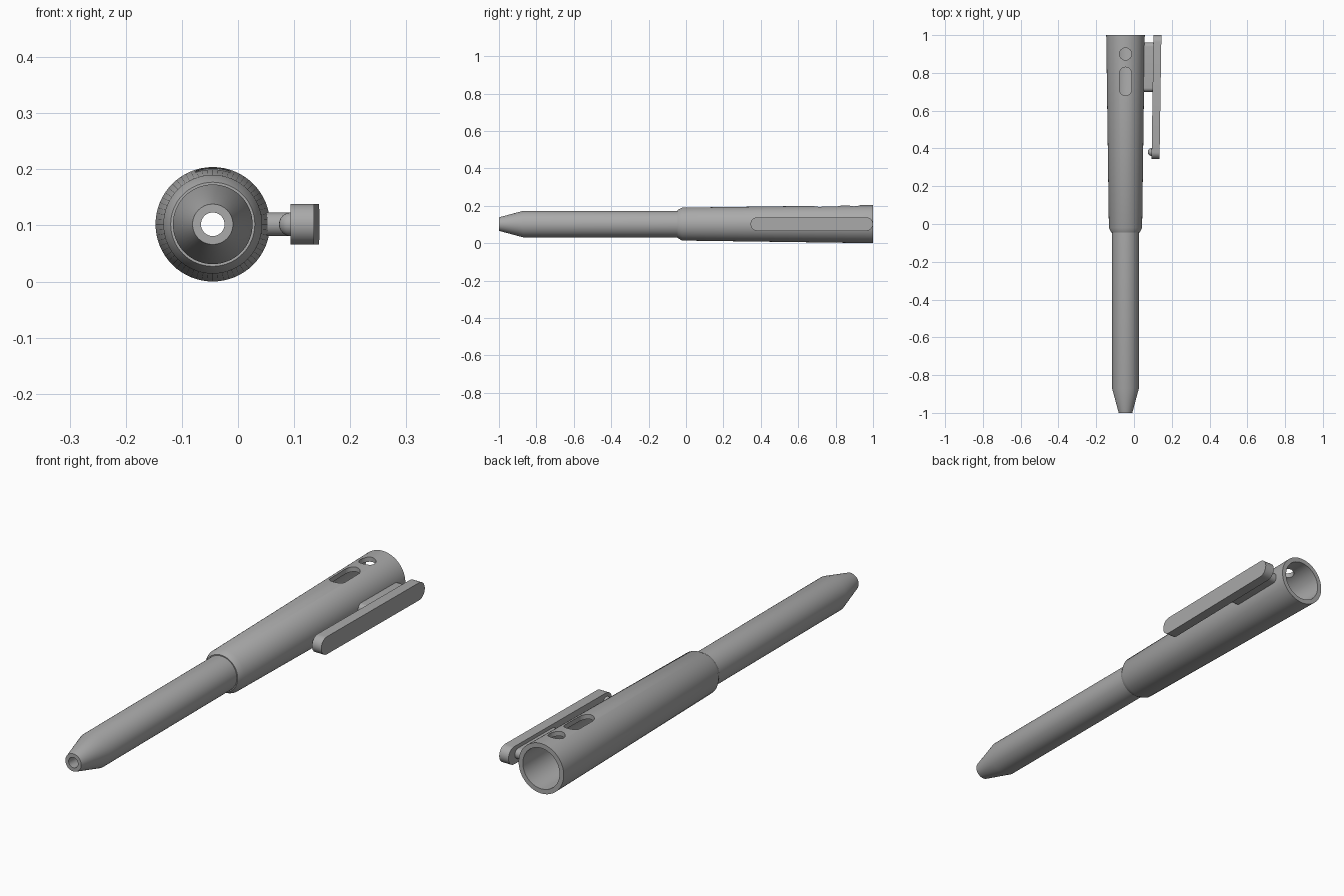
import bpy, bmesh
from math import cos, sin, pi
from mathutils import Vector, Matrix

cube = bpy.data.objects.get("Cube")
if cube:
    bpy.data.objects.remove(cube, do_unlink=True)

AX, AZ = -0.045, 0.102          # axis of the barrel
SEGMENTS = 64

grey = bpy.data.materials.new("plain grey")
grey.use_nodes = True
grey.diffuse_color = (0.4, 0.4, 0.4, 1)
grey.node_tree.nodes["Principled BSDF"].inputs["Base Color"].default_value = (0.4, 0.4, 0.4, 1)


def make_object(name, bm):
    bmesh.ops.recalc_face_normals(bm, faces=bm.faces)
    mesh = bpy.data.meshes.new(name)
    bm.to_mesh(mesh)
    bm.free()
    mesh.materials.append(grey)
    obj = bpy.data.objects.new(name, mesh)
    bpy.context.collection.objects.link(obj)
    return obj


def activate(obj):
    bpy.ops.object.select_all(action='DESELECT')
    obj.select_set(True)
    bpy.context.view_layer.objects.active = obj


def smooth(obj):
    activate(obj)
    bpy.ops.object.shade_smooth_by_angle(angle=0.5)


def lathe(name, profile):
    """Revolve a closed (y, radius) profile around the barrel axis."""
    bm = bmesh.new()
    rings = []
    for i in range(SEGMENTS):
        a = 2 * pi * i / SEGMENTS
        rings.append([bm.verts.new((AX + r * cos(a), y, AZ + r * sin(a))) for y, r in profile])
    n = len(profile)
    for i in range(SEGMENTS):
        p, q = rings[i], rings[(i + 1) % SEGMENTS]
        for j in range(n):
            k = (j + 1) % n
            bm.faces.new((p[j], p[k], q[k], q[j]))
    return make_object(name, bm)


def slot(name, y0, y1, radius, point, steps=16):
    """Round-ended prism; point(y, offset, side) places each outline point."""
    outline = []
    for centre, start in ((y1 - radius, -pi / 2), (y0 + radius, pi / 2)):
        for i in range(steps + 1):
            a = start + pi * i / steps
            outline.append((centre + radius * cos(a), radius * sin(a)))
    bm = bmesh.new()
    ends = [[bm.verts.new(point(y, w, side)) for y, w in outline] for side in (0, 1)]
    n = len(outline)
    for i in range(n):
        k = (i + 1) % n
        bm.faces.new((ends[0][i], ends[0][k], ends[1][k], ends[1][i]))
    for end in ends:
        bm.faces.new(end)
    bmesh.ops.remove_doubles(bm, verts=bm.verts, dist=1e-5)
    return make_object(name, bm)


# Hollow barrel: tapered tip, slim grip, shoulder and widening rear
barrel = lathe("barrel", [
    (-1, 0.021), (-1, 0.036), (-0.87, 0.071), (-0.045, 0.071), (-0.045, 0.075),
    (-0.02, 0.088), (1, 0.102), (1, 0.083), (0, 0.07), (-0.04, 0.052),
    (-0.84, 0.052), (-0.92, 0.021)])

# Round hole and long slot through the top wall
for y0, y1 in ((0.868, 0.932), (0.68, 0.83)):
    cutter = slot("cutter", y0, y1, 0.032,
                  lambda y, w, s: (AX + w, y, AZ + 0.03 + 0.1 * s))
    cutter.hide_render = True
    cut = barrel.modifiers.new("cut", 'BOOLEAN')
    cut.operation = 'DIFFERENCE'
    cut.solver = 'EXACT'
    cut.object = cutter
    activate(barrel)
    bpy.ops.object.modifier_apply(modifier=cut.name)
    bpy.data.objects.remove(cutter, do_unlink=True)
smooth(barrel)

# Clip bar, leaning slightly towards the barrel at its free end
smooth(slot("clip_bar", 0.345, 1.0, 0.036,
            lambda y, w, s: (0.103 + 0.042 * s - 0.015 * (1 - y), y, AZ + w)))

# Block joining the clip to the barrel
smooth(slot("clip_mount", 0.70, 0.96, 0.021,
            lambda y, w, s: (0.045 + 0.06 * s, y, AZ + w)))

# Small round grip on the inside of the clip
bm = bmesh.new()
bmesh.ops.create_uvsphere(bm, u_segments=24, v_segments=12, radius=0.021,
                          matrix=Matrix.Translation(Vector((0.094, 0.381, AZ))))
smooth(make_object("clip_nub", bm))
